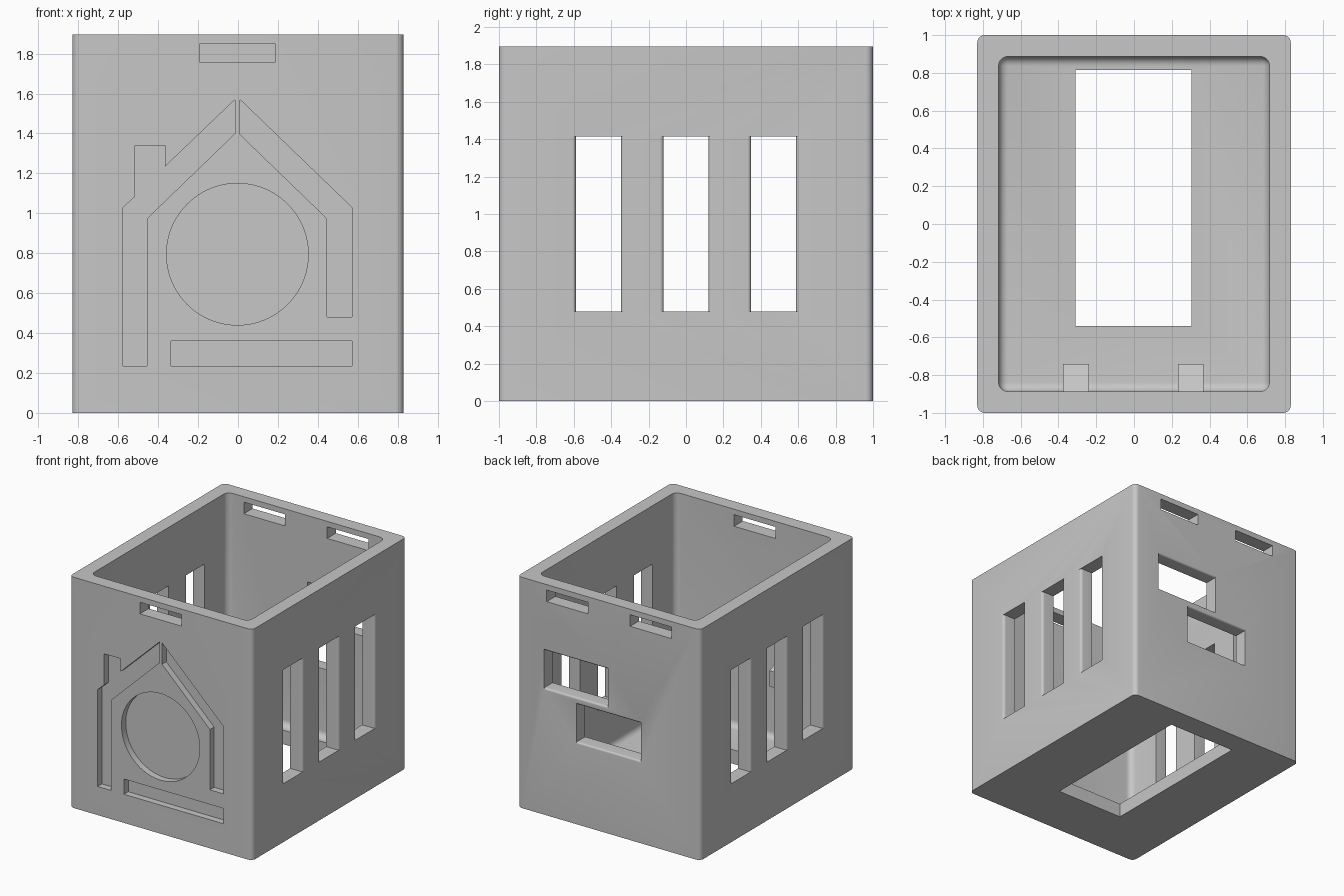
import bpy
import bmesh
import math

cube = bpy.data.objects.get("Cube")
if cube:
    bpy.data.objects.remove(cube, do_unlink=True)

W, D, H = 0.83, 1.0, 1.895      # half width, half depth, height
WALL, FLOOR, RECESS = 0.113, 0.115, 0.055

grey = bpy.data.materials.new("plain grey")
grey.use_nodes = True
grey.diffuse_color = (0.57, 0.57, 0.57, 1)
grey.node_tree.nodes["Principled BSDF"].inputs["Base Color"].default_value = (0.57, 0.57, 0.57, 1)


def finish(name, bm):
    bmesh.ops.recalc_face_normals(bm, faces=bm.faces)
    mesh = bpy.data.meshes.new(name)
    bm.to_mesh(mesh)
    bm.free()
    mesh.materials.append(grey)
    ob = bpy.data.objects.new(name, mesh)
    bpy.context.scene.collection.objects.link(ob)
    return ob


def prism(name, pts, axis, a, b):
    """Extrude a 2D outline from a to b along an axis."""
    place = {"x": lambda p, t: (t, p[0], p[1]),
             "y": lambda p, t: (p[0], t, p[1]),
             "z": lambda p, t: (p[0], p[1], t)}[axis]
    bm = bmesh.new()
    lo, hi = ([bm.verts.new(place(p, t)) for p in pts] for t in (a, b))
    bm.faces.new(lo)
    bm.faces.new(hi)
    for i in range(len(pts)):
        j = (i + 1) % len(pts)
        bm.faces.new((lo[i], lo[j], hi[j], hi[i]))
    return finish(name, bm)


def rect(x0, x1, y0, y1):
    return [(x0, y0), (x1, y0), (x1, y1), (x0, y1)]


def rounded_box(name, hx, hy, z0, z1, radius, round_bottom):
    """Box with rounded upright edges and optionally a rounded bottom rim."""
    bm = bmesh.new()
    bmesh.ops.create_cube(bm, size=1)
    for v in bm.verts:
        v.co = (v.co.x * 2 * hx, v.co.y * 2 * hy, z1 if v.co.z > 0 else z0)
    edges = []
    for e in bm.edges:
        p, q = e.verts[0].co, e.verts[1].co
        if abs(p.z - q.z) > 0.1 or (round_bottom and p.z + q.z < z0 + z1):
            edges.append(e)
    bmesh.ops.bevel(bm, geom=edges, offset=radius, segments=6, profile=0.5, affect="EDGES")
    return finish(name, bm)


def flared(mid, half, face, r, depth):
    """Outline of an opening whose outer lips are rounded over."""
    side = [(face - depth, half)]
    for i in range(7):
        t = i * math.pi / 12
        side.append((face - r + r * math.sin(t), half + r - r * math.cos(t)))
    side.append((face + 0.05, half + r))
    return [(d, mid + s) for d, s in side] + [(d, mid - s) for d, s in reversed(side)]


# Outer shell and cavity
body = rounded_box("box_body", W, D, 0, H, 0.04, False)
cutters = [rounded_box("cavity", W - WALL, D - WALL, FLOOR, H + 0.3, 0.05, True)]

# Opening in the floor
cutters.append(prism("floor_opening", rect(-0.31, 0.305, -0.54, 0.815), "z", -0.1, 0.3))

# Three tall windows in each side wall
for side in (-1, 1):
    for y in (-0.468, 0, 0.468):
        outline = [(side * d, w) for d, w in flared(y, 0.12, W, 0.02, 0.25)]
        cutters.append(prism("side_window", outline, "z", 0.48, 1.415))

# Two staggered windows in the back wall
for x0, x1, z in ((0.01, 0.59, 1.195), (-0.29, 0.295, 0.83)):
    cutters.append(prism("back_window", flared(z, 0.155, D, 0.015, 0.25), "x", x0, x1))

# Narrow slots under the rim
for x, y in ((-0.003, -D), (-0.38, D), (0.377, D)):
    cutters.append(prism("rim_slot", rect(x - 0.188, x + 0.188, 1.755, 1.85),
                         "y", y - 0.2, y + 0.2))

# House outline, disc and bar sunk into the front
roof_left = [(-0.015, 1.57), (-0.365, 1.235), (-0.365, 1.34), (-0.515, 1.34),
             (-0.515, 1.085), (-0.575, 1.03), (-0.575, 0.235), (-0.455, 0.235),
             (-0.455, 0.975), (-0.015, 1.4)]
roof_right = [(0.01, 1.57), (0.57, 1.03), (0.57, 0.48), (0.445, 0.48),
              (0.445, 0.975), (0.01, 1.395)]
disc = [(-0.003 + 0.355 * math.cos(i * math.pi / 48),
         0.795 + 0.355 * math.sin(i * math.pi / 48)) for i in range(96)]
bar = rect(-0.335, 0.57, 0.235, 0.36)
for outline in (roof_left, roof_right, disc, bar):
    cutters.append(prism("front_recess", outline, "y", -D - 0.1, -D + RECESS))

# Cut everything out of the body
for c in cutters:
    c.hide_render = True
    mod = body.modifiers.new("cut", "BOOLEAN")
    mod.operation = "DIFFERENCE"
    mod.solver = "EXACT"
    mod.object = c
bpy.context.view_layer.update()
cut_mesh = bpy.data.meshes.new_from_object(body.evaluated_get(bpy.context.evaluated_depsgraph_get()))
body.modifiers.clear()
body.data = cut_mesh
cut_mesh.materials.clear()
cut_mesh.materials.append(grey)
for p in cut_mesh.polygons:
    p.material_index = 0
for c in cutters:
    bpy.data.objects.remove(c, do_unlink=True)

# Sloped tabs on the inside of the front wall
tab = [(-0.9, 0.61), (-0.74, 0.61), (-0.74, 0.74), (-0.885, 0.79), (-0.9, 0.79)]
for name, x in (("right_tab", -0.307), ("left_tab", 0.3)):
    prism(name, tab, "x", x - 0.068, x + 0.068)

# Smooth the rounded corners, keep the rest crisp
bpy.ops.object.select_all(action="DESELECT")
body.select_set(True)
bpy.context.view_layer.objects.active = body
bpy.ops.object.shade_smooth_by_angle(angle=math.radians(30))
